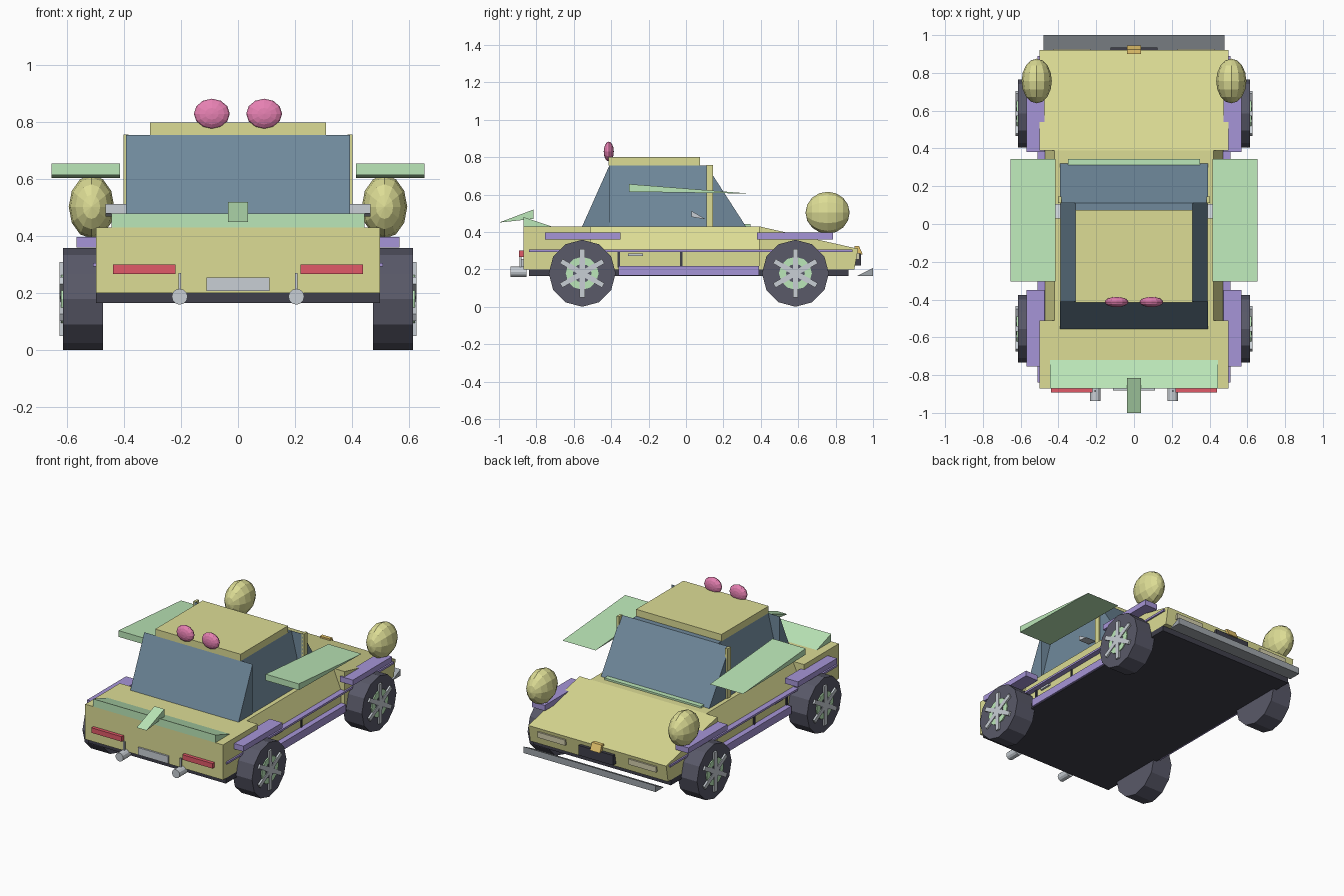
import bpy, bmesh, math
from mathutils import Matrix, Vector

if "Cube" in bpy.data.objects:
    bpy.data.objects.remove(bpy.data.objects["Cube"])

COLORS = {
    'yellow': (0.72, 0.72, 0.30), 'dark': (0.05, 0.05, 0.07), 'tyre': (0.10, 0.10, 0.14),
    'glass': (0.16, 0.25, 0.33), 'green': (0.50, 0.80, 0.48), 'purple': (0.38, 0.30, 0.68),
    'red': (0.75, 0.10, 0.14), 'pink': (0.80, 0.22, 0.45), 'silver': (0.58, 0.62, 0.66),
    'grey': (0.35, 0.38, 0.41), 'tan': (0.65, 0.62, 0.42), 'orange': (0.78, 0.55, 0.15),
}
MATS = {}
for key, rgb in COLORS.items():
    MATS[key] = bpy.data.materials.new(key)
    MATS[key].diffuse_color = (*rgb, 1)


def finish(name, bm, color):
    bmesh.ops.recalc_face_normals(bm, faces=bm.faces)
    me = bpy.data.meshes.new(name)
    bm.to_mesh(me)
    bm.free()
    me.materials.append(MATS[color])
    ob = bpy.data.objects.new(name, me)
    bpy.context.collection.objects.link(ob)
    return ob


def extrude(name, points, offset, color):
    bm = bmesh.new()
    face = bm.faces.new([bm.verts.new(p) for p in points])
    ext = bmesh.ops.extrude_face_region(bm, geom=[face])
    verts = [v for v in ext['geom'] if isinstance(v, bmesh.types.BMVert)]
    bmesh.ops.translate(bm, verts=verts, vec=Vector(offset))
    # keep the starting cap so the solid is closed
    if not face.is_valid or len([f for f in bm.faces if len(f.verts) == len(points)]) < 2:
        bmesh.ops.holes_fill(bm, edges=bm.edges)
    return finish(name, bm, color)


def side_profile(name, yz, x0, x1, color):
    return extrude(name, [(x0, y, z) for y, z in yz], (x1 - x0, 0, 0), color)


def front_profile(name, xz, y0, y1, color):
    return extrude(name, [(x, y0, z) for x, z in xz], (0, y1 - y0, 0), color)


def box(name, x, y, z, color):
    return side_profile(name, [(y[0], z[0]), (y[1], z[0]), (y[1], z[1]), (y[0], z[1])], x[0], x[1], color)


def cylinder(name, center, radius, depth, sides, axis, color, turn=0):
    bm = bmesh.new()
    rot = Matrix.Rotation(math.pi / 2, 4, 'Y' if axis == 'x' else 'X')
    bmesh.ops.create_cone(bm, cap_ends=True, segments=sides, radius1=radius, radius2=radius, depth=depth,
                          matrix=Matrix.Translation(center) @ rot @ Matrix.Rotation(turn, 4, 'Z'))
    return finish(name, bm, color)


def ellipsoid(name, center, radii, color):
    bm = bmesh.new()
    bmesh.ops.create_uvsphere(bm, u_segments=12, v_segments=8, radius=1,
                              matrix=Matrix.Translation(center) @ Matrix.Diagonal((*radii, 1))
                              @ Matrix.Rotation(math.pi / 2, 4, 'X'))
    return finish(name, bm, color)


# body: boot, narrower middle, sloping bonnet
box('rear_body', (-.5, .5), (-.87, -.51), (.2, .43), 'yellow')
front_profile('middle_body', [(-.475, .2), (.475, .2), (.475, .3), (.42, .43), (-.42, .43), (-.475, .3)],
              -.51, .39, 'yellow')
side_profile('front_body', [(.39, .2), (.90, .2), (.92, .31), (.39, .43)], -.5, .5, 'yellow')
box('floor_plate', (-.5, .5), (-.84, .87), (.165, .2), 'dark')

# cabin
box('cabin_core', (-.31, .31), (-.41, .11), (.43, .755), 'glass')
side_profile('rear_window', [(-.555, .43), (-.41, .43), (-.41, .755)], -.393, .393, 'glass')
side_profile('windscreen', [(.11, .43), (.32, .43), (.11, .755)], -.393, .393, 'glass')
box('roof', (-.31, .31), (-.415, .075), (.755, .8), 'yellow')
box('windscreen_cowl', (-.35, .35), (.30, .345), (.43, .442), 'green')

# rear spoiler and tail fin
side_profile('spoiler', [(-.87, .43), (-.72, .43), (-.87, .48)], -.445, .445, 'green')
side_profile('tail_fin', [(-1, .45), (-.815, .47), (-.815, .52)], -.036, .036, 'green')

# front and rear details
side_profile('front_bumper', [(.915, .165), (1, .165), (1, .207)], -.48, .48, 'grey')
box('grille', (-.125, .125), (.89, .935), (.22, .285), 'dark')
side_profile('bonnet_badge', [(.90, .28), (.945, .28), (.925, .325), (.90, .325)], -.036, .036, 'orange')
box('number_plate', (-.11, .11), (-.882, -.865), (.207, .255), 'silver')

for s, side in ((1, 'right'), (-1, 'left')):
    # side windows, pillars, mirrors and raised doors
    front_profile(f'side_window_{side}', [(s * .31, .43), (s * .39, .43), (s * .31, .755)], -.41, .11, 'glass')
    box(f'pillar_{side}', (s * .385, s * .402), (.11, .145), (.43, .757), 'yellow')
    side_profile(f'mirror_{side}', [(.03, .48), (.105, .468), (.03, .512)], s * .39, s * .465, 'silver')
    side_profile(f'raised_door_{side}', [(-.305, .615), (.345, .605), (-.305, .656)], s * .415, s * .655, 'green')
    # sills, trim and door lines
    box(f'sill_{side}', (s * .45, s * .512), (-.36, .39), (.168, .218), 'purple')
    box(f'trim_{side}', (s * .47, s * .51), (-.84, .89), (.293, .306), 'purple')
    for i, y in enumerate((-.36, -.025)):
        box(f'door_line_{side}_{i}', (s * .465, s * .482), (y - .007, y + .007), (.21, .295), 'dark')
    box(f'door_handle_{side}', (s * .465, s * .488), (-.31, -.23), (.272, .285), 'silver')
    # lamps
    box(f'tail_light_{side}', (s * .22, s * .44), (-.892, -.865), (.267, .3), 'red')
    box(f'front_light_{side}', (s * .23, s * .43), (.89, .927), (.252, .288), 'tan')
    ellipsoid(f'bulb_light_{side}', (s * .515, .757, .503), (.08, .118, .112), 'yellow')
    ellipsoid(f'roof_light_{side}', (s * .092, -.413, .83), (.063, .027, .053), 'pink')
    cylinder(f'exhaust_{side}', (s * .205, -.895, .187), .028, .085, 12, 'y', 'silver')
    box(f'exhaust_bracket_{side}', (s * .2, s * .21), (-.89, -.88), (.2, .27), 'silver')
    # wheels and fenders
    for y, end in ((.585, 'front'), (-.555, 'rear')):
        tag = f'{end}_{side}'
        cylinder(f'wheel_{tag}', (s * .545, y, .179), .179, .14, 12, 'x', 'tyre')
        cylinder(f'hub_{tag}', (s * .612, y, .179), .088, .02, 12, 'x', 'green')
        cylinder(f'hub_centre_{tag}', (s * .617, y, .179), .05, .014, 12, 'x', 'tyre')
        for k in range(3):
            spoke = box(f'spoke_{tag}_{k}', (-.008, .008), (-.014, .014), (-.13, .13), 'silver')
            spoke.location = (s * .619, y, .179)
            spoke.rotation_euler.x = k * math.pi / 3
    box(f'front_fender_{side}', (s * .475, s * .568), (.38, .785), (.36, .396), 'purple')
    box(f'rear_fender_{side}', (s * .475, s * .568), (-.755, -.35), (.36, .396), 'purple')

for m in bpy.data.materials:
    if m.users and not m.is_grease_pencil:
        m.use_nodes = True
        m.node_tree.nodes["Principled BSDF"].inputs["Base Color"].default_value = m.diffuse_color
